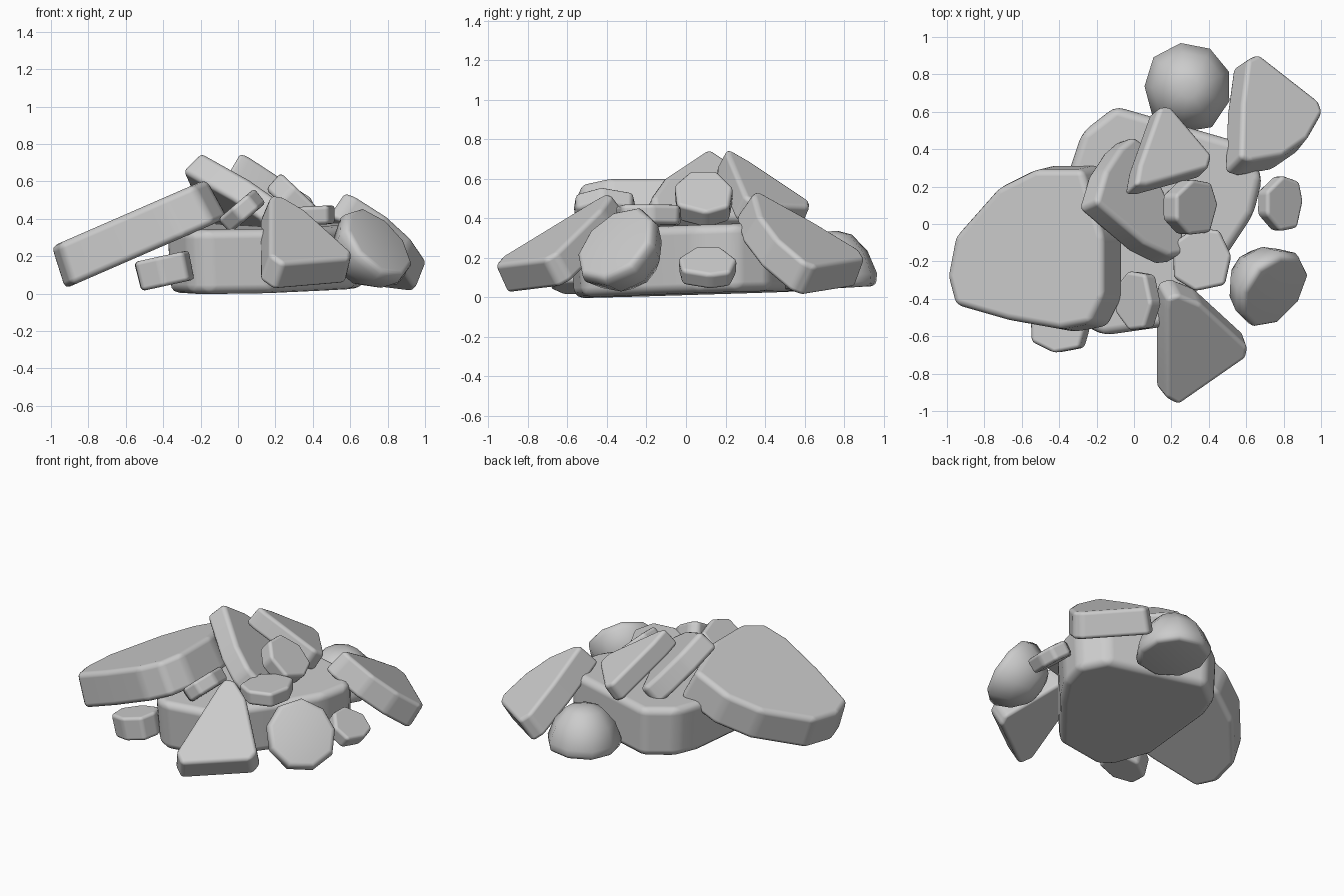
import bpy
import bmesh
import math
import random
from mathutils import Vector

random.seed(4)

default_cube = bpy.data.objects.get("Cube")
if default_cube:
    bpy.data.objects.remove(default_cube, do_unlink=True)

# Single stone colour
stone = bpy.data.materials.new("stone_grey")
stone.use_nodes = True
grey = (0.6, 0.6, 0.6, 1)
stone.diffuse_color = grey
stone.node_tree.nodes["Principled BSDF"].inputs["Base Color"].default_value = grey


def finish(name, rings, bevel, sharp_angle, harden):
    """Skin closed rings of points, cap both ends and round the edges."""
    bm = bmesh.new()
    loops = [[bm.verts.new(point) for point in ring] for ring in rings]
    for upper, lower in zip(loops, loops[1:]):
        count = len(upper)
        for i in range(count):
            j = (i + 1) % count
            bm.faces.new((upper[i], upper[j], lower[j], lower[i]))
    bm.faces.new(loops[0])
    bm.faces.new(loops[-1])
    bmesh.ops.recalc_face_normals(bm, faces=bm.faces)
    mesh = bpy.data.meshes.new(name)
    bm.to_mesh(mesh)
    bm.free()
    mesh.materials.append(stone)
    for polygon in mesh.polygons:
        polygon.use_smooth = True
    rock = bpy.data.objects.new(name, mesh)
    bpy.context.collection.objects.link(rock)
    rounding = rock.modifiers.new("rounded_edges", "BEVEL")
    rounding.width = bevel
    rounding.segments = 3
    rounding.limit_method = "ANGLE"
    rounding.angle_limit = math.radians(sharp_angle)
    rounding.harden_normals = harden


def slab(name, outline, anchor, slope, thickness, flare=1.0, bevel=0.03):
    """Flat rock: an outline seen from above, laid on a sloping plane."""
    ax, ay, az = anchor
    sx, sy = slope
    normal = Vector((-sx, -sy, 1)).normalized()
    top = [Vector((x, y, az + sx * (x - ax) + sy * (y - ay))) for x, y in outline]
    centre = sum(top, Vector()) / len(top)
    bottom = [centre + (p - centre) * flare - normal * thickness for p in top]
    finish(name, [top, bottom], bevel, 15, True)


def pebble(name, centre, radii, slope, thickness, sides=7):
    """Small flat rock with an uneven, slightly squared outline."""
    outline = []
    for i in range(sides):
        angle = math.tau * (i + random.uniform(-0.15, 0.15)) / sides
        squared = 1 + 0.12 * math.sin(2 * angle) ** 2
        outline.append((centre[0] + radii[0] * squared * math.cos(angle),
                        centre[1] + radii[1] * squared * math.sin(angle)))
    slab(name, outline, centre, slope, thickness, 0.97, 0.022)


def dome(name, centre, facing, radius, height, sides=9):
    """Boulder with one flat face and a smooth rounded back."""
    turn = Vector(facing).to_track_quat("Z", "Y")
    wobble = [random.uniform(0.95, 1.06) for _ in range(sides)]
    rings = []
    for scale, depth in ((0.96, 0), (1, 0.22), (0.82, 0.62), (0.5, 0.92), (0.2, 1)):
        ring = []
        for i, factor in enumerate(wobble):
            angle = math.tau * i / sides
            reach = radius * scale * factor
            local = Vector((reach * math.cos(angle), reach * math.sin(angle),
                            -height * depth))
            ring.append(Vector(centre) + turn @ local)
        rings.append(ring)
    finish(name, rings, 0.025, 50, False)


# Broad foundation rock lying on the ground
slab("base_rock",
     [(-.1, .63), (-.28, .49), (-.34, .31), (-.38, -.27), (-.27, -.54), (-.17, -.6),
      (.18, -.55), (.5, -.16), (.64, .05), (.69, .25), (.59, .43)],
     (0, 0, .36), (.01, .03), .345, .97, .05)

# Large slab leaning on the base
slab("leaning_slab",
     [(-1, -.28), (-.96, -.07), (-.73, .19), (-.53, .29), (-.28, .29), (-.17, -.07),
      (-.17, -.39), (-.24, -.53), (-.4, -.56), (-.68, -.51), (-.96, -.43)],
     (-1, 0, .25), (.435, 0), .235, 1.05, .035)

# Slab crowning the pile
slab("upper_slab",
     [(-.2, .12), (-.15, .29), (-.07, .41), (0, .47), (.05, .44), (.27, -.05),
      (.27, -.16), (.2, -.17), (.06, -.1)],
     (-.2, .12, .76), (-.9, -.4), .15, 1.02)

# Three wedge slabs
slab("top_wedge",
     [(.01, .21), (.03, .32), (.14, .63), (.2, .63), (.42, .37), (.4, .3), (.07, .21)],
     (.02, .22, .75), (-.52, -.48), .14, 1.02, .025)
slab("back_wedge",
     [(.57, .36), (.58, .65), (.61, .88), (.67, .91), (.99, .66), (1.01, .6), (.93, .46),
      (.8, .37), (.63, .34)],
     (.57, .35, .55), (-.545, -.535), .175, 1.06, .025)
slab("front_wedge",
     [(.17, -.46), (.18, -.4), (.24, -.38), (.36, -.43), (.61, -.66), (.6, -.72),
      (.24, -.97), (.17, -.93)],
     (.2, -.39, .53), (-.34, .61), .165, 1.05, .025)

# Rounded boulders
dome("front_boulder", (.75, -.36, .285), (.6, -.5, .6), .235, .26)
dome("back_boulder", (.29, .74, .045), (0, .06, -1), .24, .29)

# Small stones on and around the base
pebble("left_stone", (-.41, -.56, .2), (.15, .13), (.22, 0), .16)
pebble("tilted_stone", (-.01, -.41, .48), (.1, .16), (.85, 0), .1)
pebble("resting_stone", (.36, -.19, .465), (.16, .17), (.05, 0), .1)
pebble("propped_stone", (.34, .09, .54), (.115, .15), (-.95, 0), .12)
pebble("right_stone", (.81, .11, .19), (.1, .15), (-.75, 0), .1)
